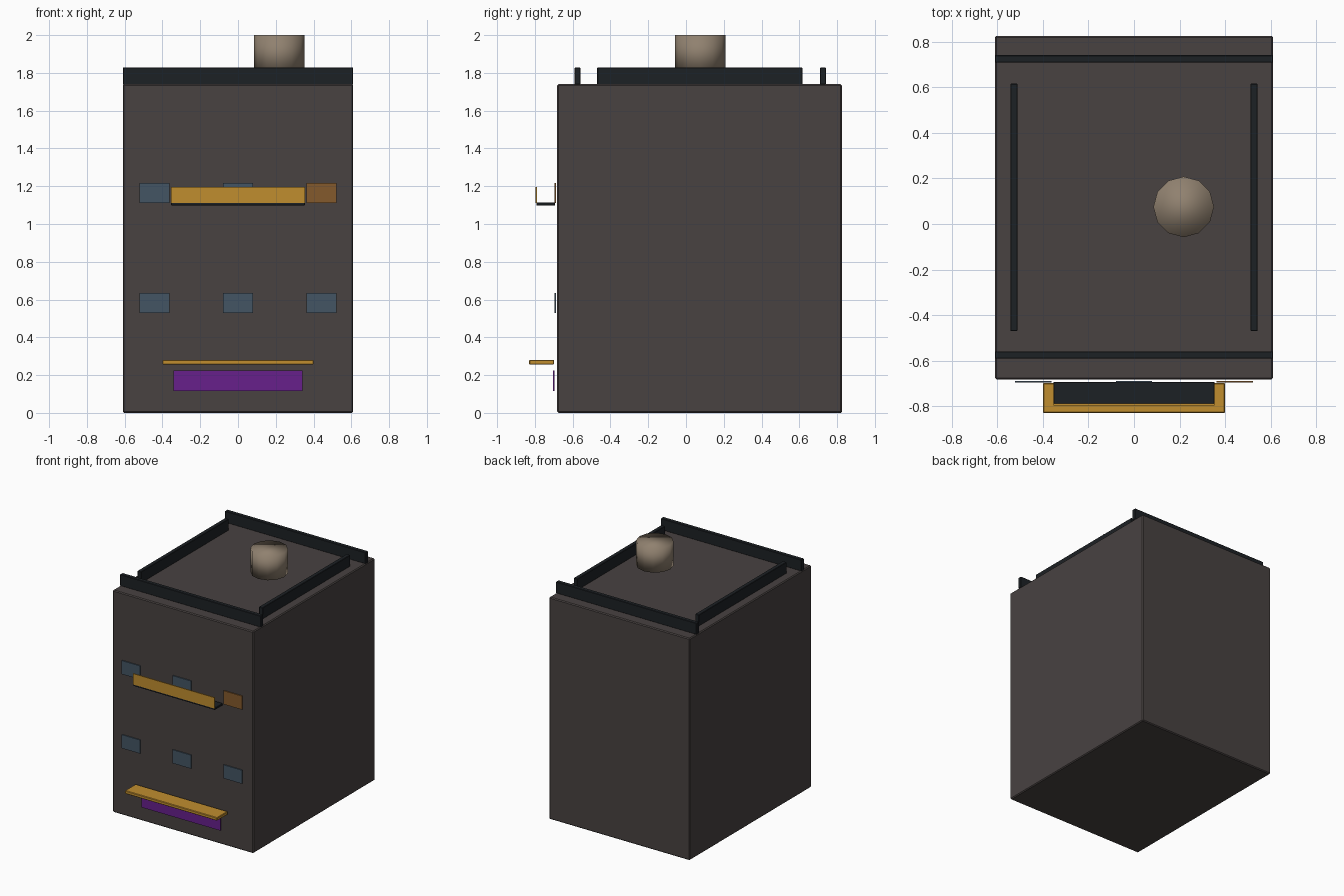
import bpy, bmesh

if "Cube" in bpy.data.objects:
    bpy.data.objects.remove(bpy.data.objects["Cube"])


def material(name, rgb):
    m = bpy.data.materials.new(name)
    m.diffuse_color = (*rgb, 1)
    m.use_nodes = True
    m.node_tree.nodes["Principled BSDF"].inputs["Base Color"].default_value = m.diffuse_color
    return m


WALL = material("wall", (0.065, 0.054, 0.053))
TRIM = material("dark_trim", (0.012, 0.015, 0.018))
AMBER = material("amber", (0.53, 0.27, 0.028))
GLASS = material("window_glass", (0.056, 0.089, 0.125))
LIT = material("lit_glass", (0.23, 0.10, 0.025))
PURPLE = material("purple", (0.135, 0.014, 0.26))
CLAY = material("tank_clay", (0.28, 0.22, 0.16))


def finish(name, bm, mat):
    me = bpy.data.meshes.new(name)
    bm.to_mesh(me)
    bm.free()
    me.materials.append(mat)
    ob = bpy.data.objects.new(name, me)
    bpy.context.collection.objects.link(ob)
    return ob


def box(name, xs, ys, zs, mat, bevel=0):
    """Axis-aligned box given as min/max pairs, optionally chamfered."""
    bm = bmesh.new()
    bmesh.ops.create_cube(bm, size=1)
    for v in bm.verts:
        v.co = [lo + (c + 0.5) * (hi - lo)
                for c, (lo, hi) in zip(v.co, (xs, ys, zs))]
    ob = finish(name, bm, mat)
    if bevel:
        mod = ob.modifiers.new("bevel", 'BEVEL')
        mod.width = bevel
        mod.segments = 1
    return ob


# Building block
box("building_body", (-0.61, 0.61), (-0.682, 0.826), (0, 1.74), WALL, 0.007)

# Roof parapets: full-width front and back, shorter sides
for side, y in (("front", -0.575), ("back", 0.725)):
    box(f"parapet_{side}", (-0.61, 0.61), (y - 0.016, y + 0.016),
        (1.738, 1.828), TRIM, 0.003)
for side, x in (("left", -0.527), ("right", 0.527)):
    box(f"parapet_{side}", (x - 0.016, x + 0.016), (-0.47, 0.616),
        (1.738, 1.828), TRIM, 0.003)

# Twelve-sided smooth roof tank
bm = bmesh.new()
bmesh.ops.create_cone(bm, cap_ends=True, segments=12, radius1=0.133,
                      radius2=0.133, depth=0.19)
bmesh.ops.translate(bm, verts=bm.verts, vec=(0.218, 0.075, 1.905))
for f in bm.faces:
    f.smooth = True
finish("roof_tank", bm, CLAY)

# Two rows of three windows, one of them lit
for row, z in (("lower", 0.582), ("upper", 1.163)):
    for col, x in (("left", -0.442), ("middle", 0), ("right", 0.442)):
        lit = (row, col) == ("upper", "right")
        box(f"window_{row}_{col}", (x - 0.08, x + 0.08), (-0.696, -0.688),
            (z - 0.053, z + 0.053), LIT if lit else GLASS)

# Balcony floor and front rail
box("balcony_floor", (-0.354, 0.354), (-0.791, -0.693), (1.098, 1.114), TRIM, 0.002)
box("balcony_rail", (-0.354, 0.354), (-0.796, -0.788), (1.112, 1.197), AMBER)

# Shop awning and sign panel below
box("awning", (-0.4, 0.4), (-0.83, -0.698), (0.256, 0.281), AMBER, 0.004)
box("shop_panel", (-0.342, 0.342), (-0.704, -0.697), (0.116, 0.225), PURPLE)
